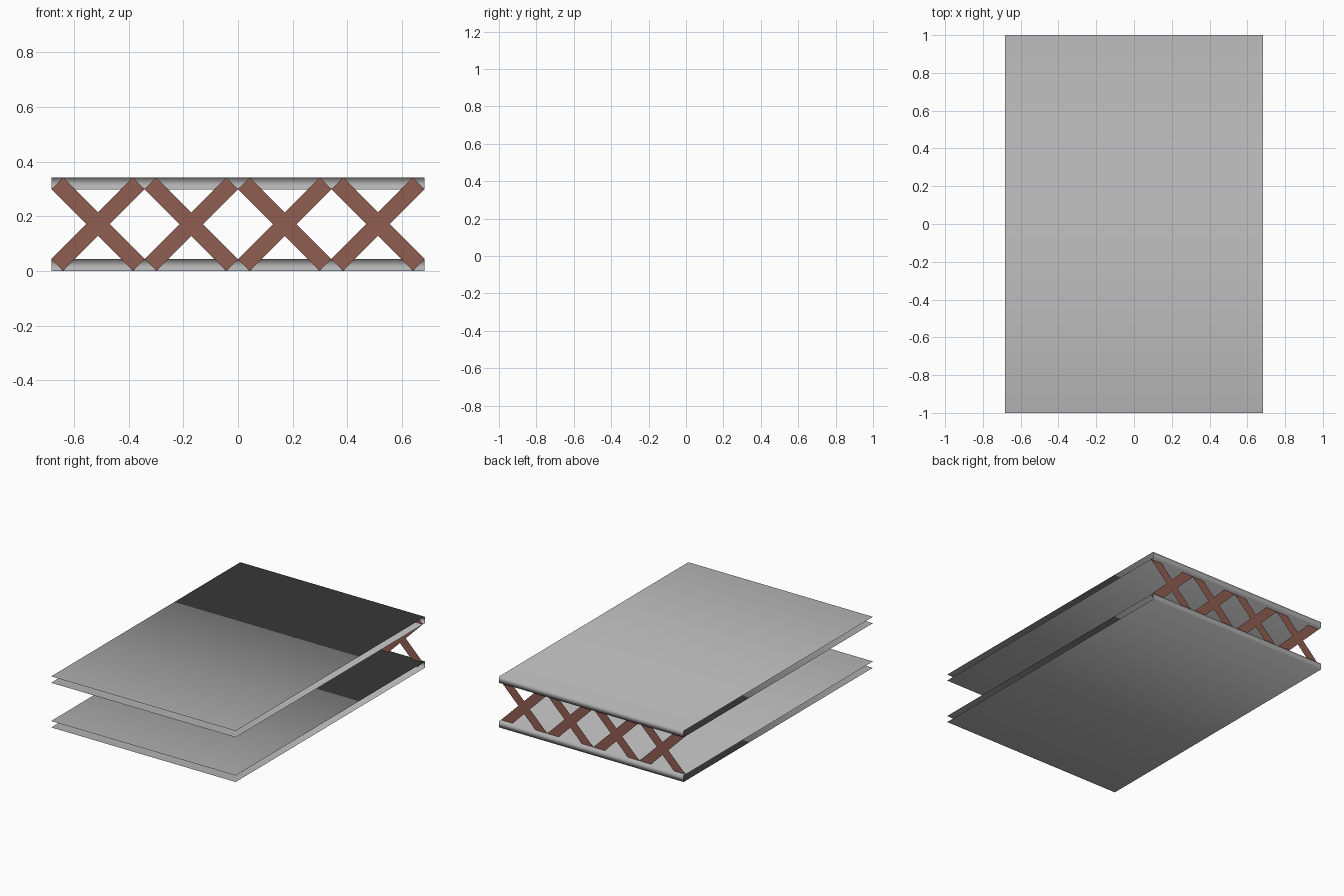
import bpy
from mathutils import Matrix, Vector
import math

if "Cube" in bpy.data.objects:
    bpy.data.objects.remove(bpy.data.objects["Cube"])

HALF_X, HALF_Y = 0.683, 1.0
HEIGHT, DEPTH = 0.3415, 0.043      # total height, depth of each channel
BRACE_Y = 0.98


def material(name, rgb):
    m = bpy.data.materials.new(name)
    m.diffuse_color = (*rgb, 1)
    m.use_nodes = True
    m.node_tree.nodes["Principled BSDF"].inputs["Base Color"].default_value = m.diffuse_color
    return m


grey = material("grey_sheet", (0.44, 0.44, 0.44))
brown = material("brown_brace", (0.28, 0.11, 0.083))


def mesh_object(name, verts, faces, mat, smooth=False):
    me = bpy.data.meshes.new(name)
    me.from_pydata(verts, [], faces)
    me.materials.append(mat)
    for p in me.polygons:
        p.use_smooth = smooth
    ob = bpy.data.objects.new(name, me)
    bpy.context.collection.objects.link(ob)
    return ob


# Thin folded channel, open at the front and at both ends
def channel(name, z0):
    z1 = z0 + DEPTH
    profile = [(-HALF_Y, z1), (HALF_Y, z1), (HALF_Y, z0), (-HALF_Y, z0)]
    verts = [(x, y, z) for y, z in profile for x in (-HALF_X, HALF_X)]
    faces = [(2 * i, 2 * i + 1, 2 * i + 3, 2 * i + 2) for i in range(3)]
    mesh_object(name, verts, faces, grey, smooth=True)


channel("lower_channel", 0)
channel("upper_channel", HEIGHT - DEPTH)


# Flat diagonal strip, turned 45 degrees either way
def brace(name, cx, side):
    half_w = DEPTH / math.sqrt(2)
    half_l = (HEIGHT - DEPTH) / math.sqrt(2)
    rot = Matrix.Rotation(side * math.radians(45), 3, 'Y')
    centre = Vector((cx, BRACE_Y + side * 0.0005, HEIGHT / 2))
    corners = [(-half_l, -half_w), (half_l, -half_w), (half_l, half_w), (-half_l, half_w)]
    verts = [centre + rot @ Vector((u, 0, v)) for u, v in corners]
    mesh_object(name, verts, [(0, 1, 2, 3)], brown)


# Four crossed pairs along the back
for i in range(4):
    cx = (i - 1.5) * HALF_X / 2
    brace(f"rising_brace_{i + 1}", cx, -1)
    brace(f"falling_brace_{i + 1}", cx, 1)
